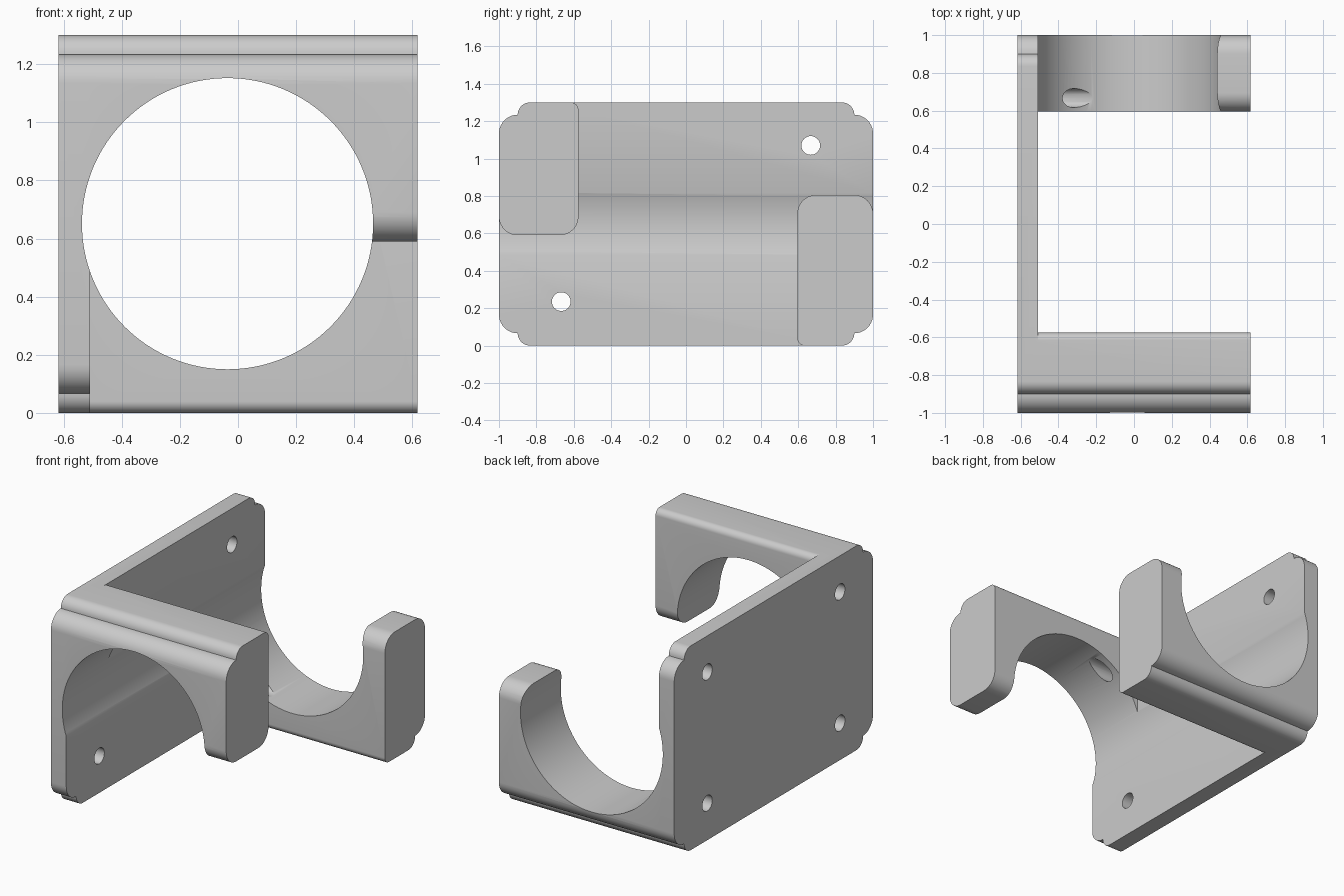
import bpy, bmesh
from math import cos, sin, radians
from mathutils import Matrix

if "Cube" in bpy.data.objects:
    bpy.data.objects.remove(bpy.data.objects["Cube"])

LEFT, INNER, RIGHT = -0.617, -0.509, 0.617   # back of plate, face of plate, hook ends
HEIGHT, STEP = 1.3, 0.066                    # total height, size of the corner step
BORE_X, BORE_Z, BORE_R = -0.036, 0.651, 0.501

grey = bpy.data.materials.new("light grey")
grey.use_nodes = True
colour = (0.6, 0.6, 0.6, 1)
grey.diffuse_color = colour
grey.node_tree.nodes["Principled BSDF"].inputs["Base Color"].default_value = colour


def arc(y, z, r, start, steps=10):
    """Quarter circle about (y, z), counter-clockwise from the start angle."""
    angles = [radians(start + 90 * i / steps) for i in range(steps + 1)]
    return [(y + r * cos(a), z + r * sin(a)) for a in angles]


def stepped_corner():
    """Double-rounded corner at +y and the top."""
    return arc(0.9, HEIGHT - STEP - 0.1, 0.1, 0) + arc(0.9 - STEP, HEIGHT - STEP, STEP, 0)


def turned(points):
    """Half turn of an outline about the plate centre."""
    return [(-y, HEIGHT - z) for y, z in points]


def mirrored(points):
    """Front-to-back mirror, keeping the winding."""
    return [(-y, z) for y, z in reversed(points)]


def make_object(name, bm):
    bmesh.ops.recalc_face_normals(bm, faces=bm.faces)
    mesh = bpy.data.meshes.new(name)
    bm.to_mesh(mesh)
    bm.free()
    mesh.materials.append(grey)
    obj = bpy.data.objects.new(name, mesh)
    bpy.context.collection.objects.link(obj)
    return obj


def extrude_outline(name, outline, x0, x1):
    bm = bmesh.new()
    face = bm.faces.new([bm.verts.new((x0, y, z)) for y, z in outline])
    result = bmesh.ops.extrude_face_region(bm, geom=[face])
    moved = [v for v in result["geom"] if isinstance(v, bmesh.types.BMVert)]
    bmesh.ops.translate(bm, vec=(x1 - x0, 0, 0), verts=moved)
    return make_object(name, bm)


def cylinder(name, centre, radius, length, axis, segments):
    bm = bmesh.new()
    turn = Matrix.Rotation(radians(90), 4, "Y" if axis == "X" else "X")
    bmesh.ops.create_cone(bm, cap_ends=True, segments=segments, radius1=radius, radius2=radius,
                          depth=length, matrix=Matrix.Translation(centre) @ turn)
    obj = make_object(name, bm)
    obj.hide_render = True
    return obj


def combine(target, other, operation):
    """Apply a boolean and remove the helper."""
    mod = target.modifiers.new("cut", "BOOLEAN")
    mod.operation, mod.object, mod.solver = operation, other, "EXACT"
    bpy.context.view_layer.objects.active = target
    bpy.ops.object.modifier_apply(modifier=mod.name)
    bpy.data.objects.remove(other)


# Mounting plate with a stepped corner at each end
top_back = stepped_corner()
top_front = mirrored(top_back)
plate_outline = top_back + top_front + turned(top_back) + turned(top_front)
bracket = extrude_outline("clamp_bracket", plate_outline, LEFT, INNER)

# Upper front hook, hanging down
tip = 0.59
upper = (arc(-0.575 - 0.04, HEIGHT - 0.04, 0.04, 0) + top_front
         + arc(-0.9, tip + 0.1, 0.1, 180) + arc(-0.675, tip + 0.1, 0.1, 270))
combine(bracket, extrude_outline("upper_hook", upper, -0.56, RIGHT), "UNION")

# Lower back hook, standing up
tip = 0.805
lower = (arc(0.9, tip - 0.1, 0.1, 0) + arc(0.695, tip - 0.1, 0.1, 90)
         + arc(0.595 + 0.04, 0.04, 0.04, 180) + turned(top_front))
combine(bracket, extrude_outline("lower_hook", lower, -0.56, RIGHT), "UNION")

# Large bore through both hooks, grazing the plate
combine(bracket, cylinder("bore_cutter", (BORE_X, 0, BORE_Z), BORE_R, 3, "Y", 128), "DIFFERENCE")

# Four screw holes
for y in (-0.667, 0.667):
    for z in (0.235, 1.07):
        hole = cylinder("hole_cutter", (-0.45, y, z), 0.05, 0.6, "X", 32)
        combine(bracket, hole, "DIFFERENCE")

# Smooth curves, sharp edges
bpy.ops.object.select_all(action="DESELECT")
bracket.select_set(True)
bpy.context.view_layer.objects.active = bracket
bpy.ops.object.shade_smooth_by_angle(angle=radians(30))
